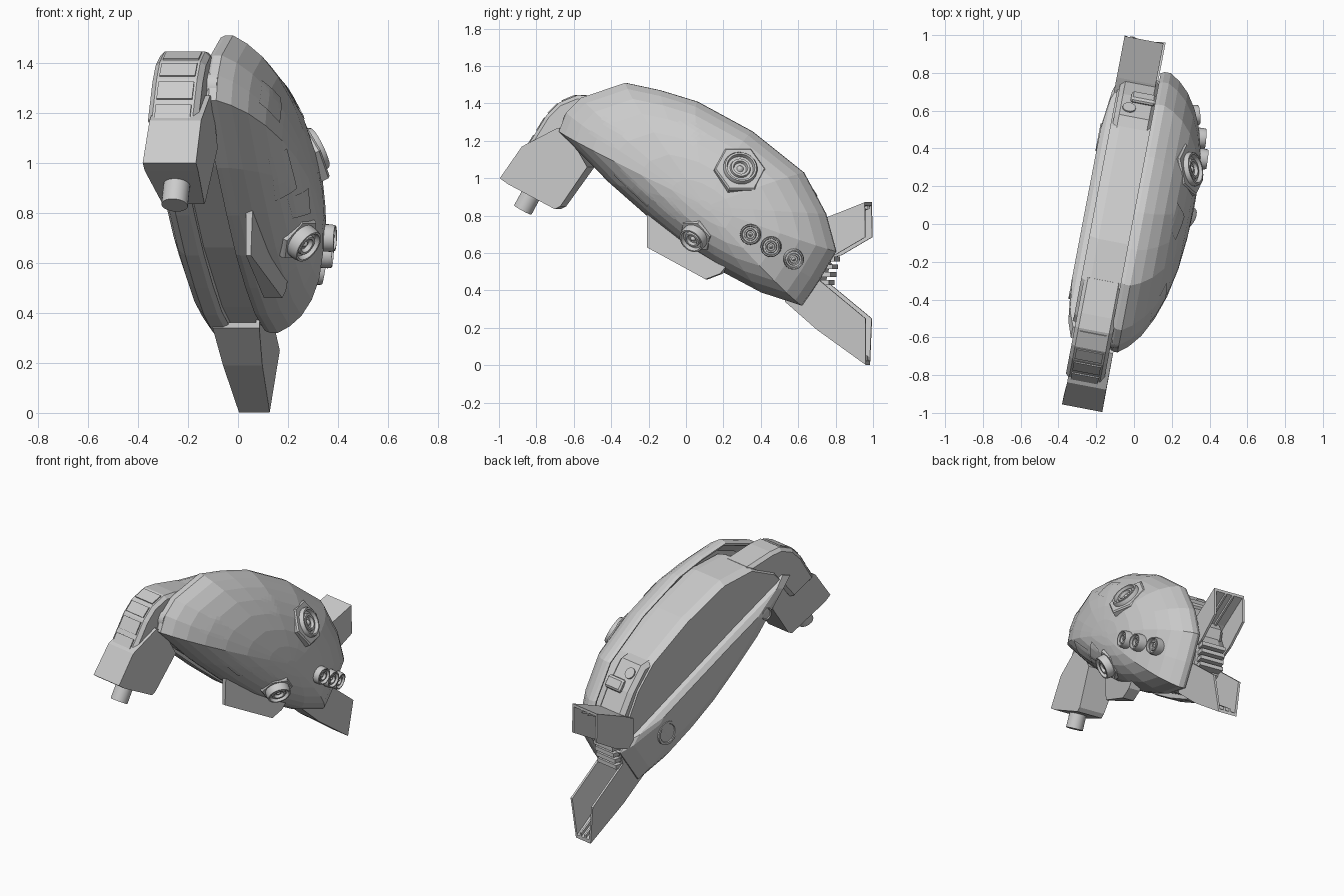
import bpy, bmesh, math
from mathutils import Matrix, Vector
from mathutils.bvhtree import BVHTree

if "Cube" in bpy.data.objects:
    bpy.data.objects.remove(bpy.data.objects["Cube"])

# Everything is built in a local frame (x = depth, y = length, z = up), then yawed
YAW = Matrix.Translation((0.03, 0, 0)) @ Matrix.Rotation(math.radians(-10.8), 4, 'Z')


def finish(name, bm, smooth=False):
    bmesh.ops.recalc_face_normals(bm, faces=bm.faces)
    me = bpy.data.meshes.new(name)
    bm.to_mesh(me)
    bm.free()
    if smooth:
        me.polygons.foreach_set("use_smooth", [True] * len(me.polygons))
        me.set_sharp_from_angle(angle=math.radians(35))
    me.transform(YAW)
    ob = bpy.data.objects.new(name, me)
    bpy.context.collection.objects.link(ob)
    return ob


def loft(outline, rings, centre):
    """Shrink an outline toward a centre while changing depth; both ends are capped."""
    bm = bmesh.new()
    loops = []
    for f, d in rings:
        loops.append([bm.verts.new((d, centre[0] + f * (u - centre[0]),
                                    centre[1] + f * (z - centre[1]))) for u, z in outline])
    n = len(outline)
    for a, b in zip(loops, loops[1:]):
        for i in range(n):
            j = (i + 1) % n
            bm.faces.new((a[i], a[j], b[j], b[i]))
    bm.faces.new(loops[0])
    bm.faces.new(loops[-1])
    return bm


def prism(name, pts, d0=0.0, d1=0.0, bevel=0.0):
    """Side profile extruded across depth; points may carry their own depth limits."""
    bm = bmesh.new()
    full = [tuple(p) + (d0, d1) if len(p) == 2 else p for p in pts]
    a = [bm.verts.new((p[2], p[0], p[1])) for p in full]
    b = [bm.verts.new((p[3], p[0], p[1])) for p in full]
    n = len(full)
    for i in range(n):
        j = (i + 1) % n
        bm.faces.new((a[i], a[j], b[j], b[i]))
    bm.faces.new(a)
    bm.faces.new(b)
    ob = finish(name, bm)
    if bevel:
        m = ob.modifiers.new("edge", 'BEVEL')
        m.width, m.segments, m.limit_method = bevel, 1, 'ANGLE'
        m.angle_limit = math.radians(60)
    return ob


def lathe(name, profile, loc, axis, segs=24):
    bm = bmesh.new()
    frame = Matrix.Translation(loc) @ Vector(axis).to_track_quat('Z', 'Y').to_matrix().to_4x4()
    loops = [[bm.verts.new(frame @ Vector((r * math.cos(2 * math.pi * i / segs),
                                           r * math.sin(2 * math.pi * i / segs), h)))
              for i in range(segs)] for r, h in profile]
    for a, b in zip(loops, loops[1:]):
        for i in range(segs):
            j = (i + 1) % segs
            bm.faces.new((a[i], a[j], b[j], b[i]))
    bm.faces.new(loops[0])
    bm.faces.new(loops[-1])
    return finish(name, bm, segs > 8)


# Domed outer shell, hollow behind its rim
shell_outline = [(-.69, 1.25), (-.65, 1.35), (-.57, 1.43), (-.33, 1.51), (-.14, 1.47), (.06, 1.41),
                 (.36, 1.25), (.64, 1.03), (.76, .81), (.815, .61), (.72, .45), (.63, .32),
                 (.41, .39), (.2, .50), (0, .63), (-.2, .79), (-.42, .98)]
shell = loft(shell_outline, [(.89, .06), (.95, 0), (.97, -.04), (.985, -.04), (1, -.02), (1, .012),
                             (.95, .065), (.87, .12), (.75, .172), (.6, .215), (.42, .246),
                             (.22, .262), (.05, .267)], (.16, .85))
bmesh.ops.recalc_face_normals(shell, faces=shell.faces)
surface = BVHTree.FromBMesh(shell)
finish("outer_shell", shell)


def on_shell(u, z):
    hit, normal, _, _ = surface.ray_cast(Vector((2, u, z)), Vector((-1, 0, 0)))
    return hit, normal


# Boxy inner body behind the shell, with a half-lens side plate
body_outline = [(-.63, 1.24), (-.56, 1.32), (-.36, 1.41), (-.12, 1.385), (.2, 1.24), (.5, 1.05),
                (.63, .9), (.70, .76), (.77, .60), (.6, .345), (.4, .42), (0, .66), (-.4, .99)]
finish("inner_body", loft(body_outline, [(.97, .05), (.99, 0), (.99, -.2), (.95, -.25)], (.08, .87)))
plate_outline = [(-.66, 1.25), (-.6, 1.27), (-.2, 1.07), (.3, .81), (.7, .60), (.75, .54), (.6, .32),
                 (.4, .39), (.2, .50), (0, .63), (-.2, .79), (-.42, .98)]
finish("side_plate", loft(plate_outline, [(.97, -.17), (1, -.19), (1, -.245), (.88, -.275),
                                          (.6, -.298)], (.05, .83)))
# Discs on the side plate
for name, u, z, r, d in (("side_disc_large", .41, .58, .075, -.291),
                         ("side_disc_small", -.42, 1.09, .04, -.285)):
    lathe(name, [(r, -.03), (r, .012), (r * .8, .012), (r * .76, .006), (.01, .006)],
          (d, u, z), (-1, 0, 0))

# Raised panels that follow the shell
panels = [((-.5, 1.24), (-.42, 1.33), (-.28, 1.26), (-.36, 1.16)),
          ((-.36, 1.02), (-.30, 1.06), (-.12, .9), (-.18, .85)),
          ((-.05, 1.26), (.02, 1.33), (.16, 1.25), (.08, 1.17)),
          ((-.14, .86), (-.02, .9), (.06, .8), (-.04, .78))]
N = 6
for k, (a, b, c, d) in enumerate(panels):
    bm = bmesh.new()
    grid = []
    for i in range(N + 1):
        row = []
        for j in range(N + 1):
            s, t = i / N, j / N
            p = (Vector(a) * (1 - s) + Vector(d) * s) * (1 - t) + (Vector(b) * (1 - s) + Vector(c) * s) * t
            hit, nor = on_shell(*p)
            row.append(bm.verts.new(hit + nor * .004))
        grid.append(row)
    for i in range(N):
        for j in range(N):
            bm.faces.new((grid[i][j], grid[i + 1][j], grid[i + 1][j + 1], grid[i][j + 1]))
    finish(f"shell_panel_{k + 1}", bm)


# Round thrusters with nested rings
def thruster(name, u, z, r, h, outward, base=0):
    hit, nor = on_shell(u, z)
    axis = (nor + Vector((outward, 0, 0))).normalized()
    lathe(name, [(r, -.08), (r, h * .6), (r * .93, h), (r * .82, h), (r * .76, h - .022),
                 (r * .6, h - .022), (r * .56, h - .008), (r * .42, h - .008), (r * .36, h - .025),
                 (r * .2, h - .025), (r * .12, h - .015), (.003, h - .012)], hit, axis)
    if base:
        lathe(name + "_base", [(base, -.09), (base, -.006), (base * .94, .003), (r * .9, .003)],
              hit, axis, 6)


thruster("upper_thruster", .335, 1.05, .092, .028, 0, .14)
thruster("lower_thruster", .09, .69, .074, .05, .2, .1)
for k, (u, z) in enumerate(((.40, .70), (.505, .635), (.615, .57))):
    thruster(f"small_thruster_{k + 1}", u, z, .055, .042, .8)

# Angled plate below the shell
prism("lower_plate", [(-.2, .9, .04, .07), (-.2, .63, .04, .06), (.13, .46, .05, .125),
                      (.21, .49, .05, .125), (.3, .6, .05, .125)])

# Front arm: curved neck, housing and barrel
neck = [(-.31, 1.40), (-.52, 1.44), (-.60, 1.445), (-.70, 1.405), (-.77, 1.335), (-.83, 1.24),
        (-.88, 1.16), (-.7, 1.08), (-.6, 1.2)]
prism("arm_neck", neck, -.235, -.03, bevel=.02)
prism("arm_housing", [(-.70, 1.27, -.22, -.01), (-.895, 1.17, -.22, -.01), (-1.015, 1.0, -.225, -.008),
                      (-.97, .968, -.225, -.008), (-.72, .835, -.2, -.03), (-.69, .85, -.2, -.03),
                      (-.54, 1.06, -.22, -.01), (-.65, 1.25, -.22, -.01)])
lathe("arm_barrel", [(.053, -.1), (.053, .125), (.02, .125)], (-.115, -.85, .94), (0, -.48, -.87))
for (u0, z0), (u1, z1) in zip(neck[2:6], neck[3:7]):
    run = Vector((u1 - u0, z1 - z0))
    out = Vector((run.y, -run.x)).normalized() * .007
    p, q = Vector((u0, z0)) + run * .14, Vector((u0, z0)) + run * .86
    prism("neck_rib", [p - out, p + out, q + out, q - out], -.205, -.06)
lathe("arm_pivot", [(.07, 0), (.07, .08), (.03, .08)], (-.07, -.6, 1.3), (1, 0, 0))

# Rear block with fasteners
prism("rear_block", [(.45, 1.06), (.55, 1.04), (.66, .9), (.76, .72), (.72, .6), (.45, .7)],
      -.24, -.03, bevel=.025)
lathe("rear_fastener", [(.035, -.02), (.035, .012), (.02, .012)], (-.17, .59, .985), (0, .75, .65))
prism("rear_clip", [(.62, .95), (.65, .96), (.69, .9), (.66, .87)], -.17, -.04, bevel=.01)


# Tail petals: open channels facing each other, made of a plate and two walls
def petal(name, outer, inner, inward):
    """outer / inner: (u, z, left, right) points along the closed and open edges."""
    t = .014
    outline = outer + inner
    prism(name + "_left_wall", [(u, z, a, a + t) for u, z, a, b in outline])
    prism(name + "_right_wall", [(u, z, b - t, b) for u, z, a, b in outline])
    lip = [(u, z + inward, a, b) for u, z, a, b in reversed(outer)]
    prism(name + "_plate", outer + lip)
    # lengthwise vanes on the inside of the plate
    (u0, z0, a, b), (u1, z1, _, _) = outer[-2], outer[-1]
    for k in (.38, .62):
        d = a + (b - a) * k
        prism(name + "_vane", [(u0, z0), (u1, z1), (u1, z1 + inward * 2), (u0, z0 + inward * 2)],
              d - .006, d + .006)


U = (-.265, -.055)
petal("upper_petal", [(.66, .745) + U, (.74, .785) + U, (.962, .872) + U],
      [(.965, .685) + U, (.8, .59) + U, (.66, .55) + U], -.018)
W, T = (-.235, -.045), (-.21, -.085)
petal("lower_petal", [(.53, .34) + W, (.70, .19, -.225, -.065), (.962, .002) + T],
      [(.968, .25) + W, (.71, .46) + W, (.55, .44) + W], .022)

# Stepped vent between the petals
for i in range(4):
    z = .43 + i * .042
    u = .735 + i * .01
    prism("vent_step", [(u - .09, z), (u + .03, z), (u + .03, z + .026), (u - .09, z + .026)],
          -.225, -.065)
prism("vent_back", [(.58, .36), (.71, .42), (.755, .6), (.6, .6)], -.235, -.05)
